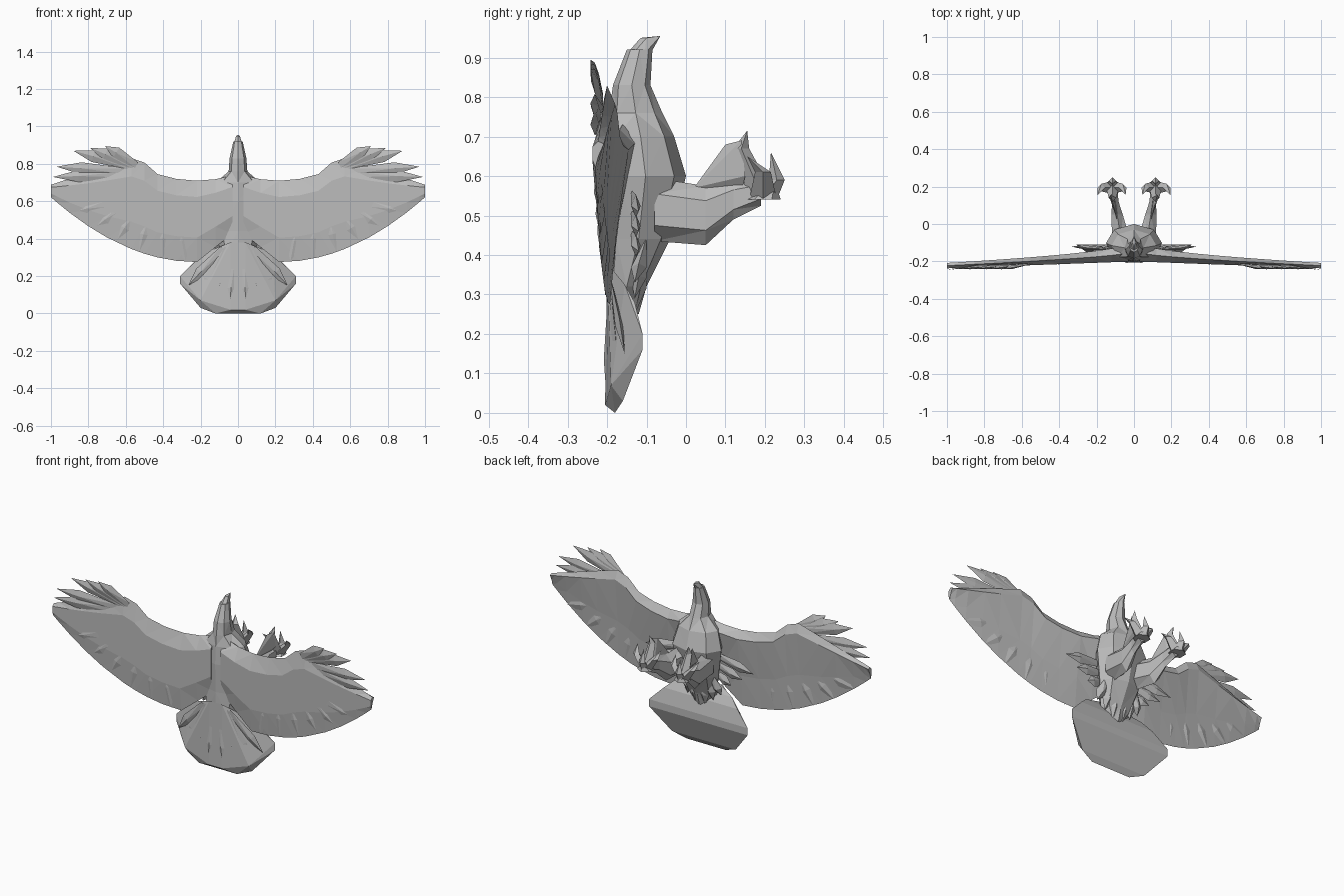
import bpy, bmesh, math
from mathutils import Vector

if "Cube" in bpy.data.objects:
    bpy.data.objects.remove(bpy.data.objects["Cube"])

shade = (0.5, 0.5, 0.5, 1)
grey = bpy.data.materials.new("plain_grey")
grey.use_nodes = True
grey.diffuse_color = shade
grey.node_tree.nodes["Principled BSDF"].inputs["Base Color"].default_value = shade


def finish(name, bm):
    bmesh.ops.recalc_face_normals(bm, faces=bm.faces)
    mesh = bpy.data.meshes.new(name)
    bm.to_mesh(mesh)
    bm.free()
    mesh.materials.append(grey)
    obj = bpy.data.objects.new(name, mesh)
    bpy.context.collection.objects.link(obj)


def loft(name, rings):
    """Skin a list of equal-sized point rings and close both ends."""
    bm = bmesh.new()
    loops = [[bm.verts.new(point) for point in ring] for ring in rings]
    for lower, upper in zip(loops, loops[1:]):
        for i in range(len(lower)):
            bm.faces.new((lower[i - 1], lower[i], upper[i], upper[i - 1]))
    bm.faces.new(loops[0])
    bm.faces.new(loops[-1])
    bmesh.ops.triangulate(bm, faces=bm.faces)
    finish(name, bm)


def hull(name, points, side=1):
    """Wrap points in the smallest convex solid, mirrored when side is negative."""
    bm = bmesh.new()
    for x, y, z in points:
        bm.verts.new((side * x, y, z))
    result = bmesh.ops.convex_hull(bm, input=bm.verts)
    inside = [item for item in result["geom_interior"] if isinstance(item, bmesh.types.BMVert)]
    bmesh.ops.delete(bm, geom=inside, context="VERTS")
    finish(name, bm)


def blade(name, root, tip, width, thick, side):
    """Pointed feather, widest toward its tip and flattened across y."""
    root, tip = Vector(root), Vector(tip)
    across = (tip - root).cross(Vector((0, 1, 0))).normalized() * width
    depth = Vector((0, thick, 0))
    middle = root.lerp(tip, 0.65)
    hull(name, [root + across / 2, root - across / 2, middle + across, middle - across,
                middle + depth, middle - depth, tip], side)


def mix(start, end, amount):
    return start + (end - start) * amount


def ellipse(center, width, depth, count):
    """Level ring around a centre."""
    angles = [math.tau * i / count for i in range(count)]
    return [center + Vector((width * math.sin(a), depth * math.cos(a), 0)) for a in angles]


# Body, neck and head: height, half width, back y, belly y
body = [(0.25, 0.04, -0.19, -0.12), (0.32, 0.09, -0.2, -0.1), (0.44, 0.12, -0.2, -0.04),
        (0.6, 0.15, -0.205, 0), (0.7, 0.12, -0.2, -0.03), (0.76, 0.05, -0.195, -0.06),
        (0.83, 0.045, -0.185, -0.09), (0.92, 0.025, -0.15, -0.085)]
loft("body", [ellipse(Vector((0, (back + belly) / 2, z)), width, (belly - back) / 2, 8)
              for z, width, back, belly in body])

# Hooked beak leaning toward the belly side
crown = ellipse(Vector((0, -0.12, 0.91)), 0.025, 0.03, 6)
bridge = ellipse(Vector((0, -0.1, 0.95)), 0.01, 0.015, 4)
hull("beak", crown + bridge + [Vector((0, -0.065, 0.955))])

# Tail fan: solid wedge, corners swept forward, flat on the belly side
fan = []
for side in (-1, 1):
    fan += [Vector((side * x, y, z)) for x, y, z in
            ((0.04, -0.2, 0.38), (0.18, -0.155, 0.325), (0.23, -0.13, 0.28), (0.31, -0.11, 0.2),
             (0.31, -0.11, 0.16), (0.2, -0.16, 0.03), (0.12, -0.18, 0), (0.04, -0.205, 0.02),
             (0.2, -0.19, 0.07))]
hull("tail_fan", fan)

for side, label in ((1, "left"), (-1, "right")):
    # Ribs on the back of the tail
    for i in range(4):
        angle = math.radians(8 + 15 * i)
        blade(label + "_tail_feather", (0.02 + 0.02 * i, -0.195, 0.35),
              (math.sin(angle) / 3, mix(-0.2, -0.155, i / 3), 0.35 - math.cos(angle) / 3),
              0.03, 0.01, side)

    # Wing: dipped shoulder, raised wrist, then a straight fall to the tip
    def leading(x):
        if x < 0.45:
            return 0.71 + (x - 0.22) ** 2 * 0.8
        return 0.83 - abs(x - 0.57) * 0.33

    def trailing(x):
        return 0.275 + max(0.22 - x, 0) * 0.8 + max(x - 0.22, 0) ** 2 * 0.57

    rings = []
    for x in (0.03, 0.12, 0.22, 0.33, 0.43, 0.5, 0.57, 0.7, 0.8, 0.9, 0.97, 1):
        top, bottom = leading(x), trailing(x)
        back, front = mix(-0.2, -0.237, x), mix(-0.09, -0.208, math.sqrt(x))
        core = (back + front) / 2
        section = ((core, 1), (back, 0.8), (back, 0.3), (mix(back, core, 0.5), 0), (core, 0.4), (front, 0.9))
        rings.append([(side * x, y, mix(bottom, top, height)) for y, height in section])
    loft(label + "_wing", rings)

    # Flight feathers lying along the trailing edge
    for i in range(6):
        x = mix(0.28, 0.9, i / 5)
        depth = mix(-0.19, -0.225, x)
        blade(label + "_flight_feather", (mix(x, 0.4, 0.5), depth, 0.6), (x, depth, trailing(x)),
              0.05, 0.012, side)

    # Finger feathers spread past the wing hand
    for x, z in ((0.71, 0.895), (0.79, 0.885), (0.88, 0.87), (0.97, 0.785), (0.99, 0.73)):
        blade(label + "_finger_feather", (mix(x, 0.5, 0.8), -0.21, mix(z, 0.75, 0.7)), (x, -0.242, z),
              0.032, 0.01, side)

    # Loose tufts beside the body and under it
    for i in range(3):
        blade(label + "_side_tuft", (0.08, -0.14, 0.55 - 0.05 * i), (0.34 - 0.07 * i, -0.12, 0.51 - 0.05 * i),
              0.03, 0.012, side)
        blade(label + "_belly_tuft", (0.03 + 0.03 * i, -0.1, 0.44), (0.03 + 0.05 * i, -0.13, 0.25 + 0.04 * i),
              0.03, 0.02, side)

    # Leg: centre, then half width and half height
    leg = [((0.07, -0.08, 0.515), 0.055, 0.08), ((0.09, 0.05, 0.5), 0.035, 0.075),
           ((0.1, 0.12, 0.54), 0.02, 0.05), ((0.11, 0.19, 0.56), 0.025, 0.035)]
    rings = []
    for center, width, height in leg:
        ring = [Vector((x * side, z, y)) for x, y, z in ellipse(Vector(), width, height, 6)]
        rings.append([point + Vector((center[0] * side, *center[1:])) for point in ring])
    loft(label + "_leg", rings)

    # Foot pad, with a web rising behind it
    pad = Vector((0.115, 0.195, 0.54))
    hull(label + "_foot", ellipse(pad, 0.045, 0.045, 6) + [pad + Vector((0, 0.03, 0.05))], side)
    hull(label + "_web", [(0.09, 0.02, 0.57), (0.11, 0.1, 0.68), (0.13, 0.14, 0.69),
                          (0.1, 0.14, 0.56), (0.13, 0.15, 0.6)], side)

    # Toes fan out from the pad, each ending in a hooked claw
    for knuckle, claw in (((-0.055, 0, 0.07), (-0.07, -0.04, 0.11)), ((0.06, 0, 0.07), (0.08, -0.04, 0.11)),
                          ((0, 0.035, 0.05), (0, 0.02, 0.12)), ((0, -0.055, 0.13), (0.01, -0.04, 0.175))):
        joint = ellipse(pad + Vector(knuckle), 0.02, 0.02, 4)
        hull(label + "_toe", ellipse(pad, 0.035, 0.035, 4) + joint, side)
        hull(label + "_claw", joint + [pad + Vector(claw)], side)
